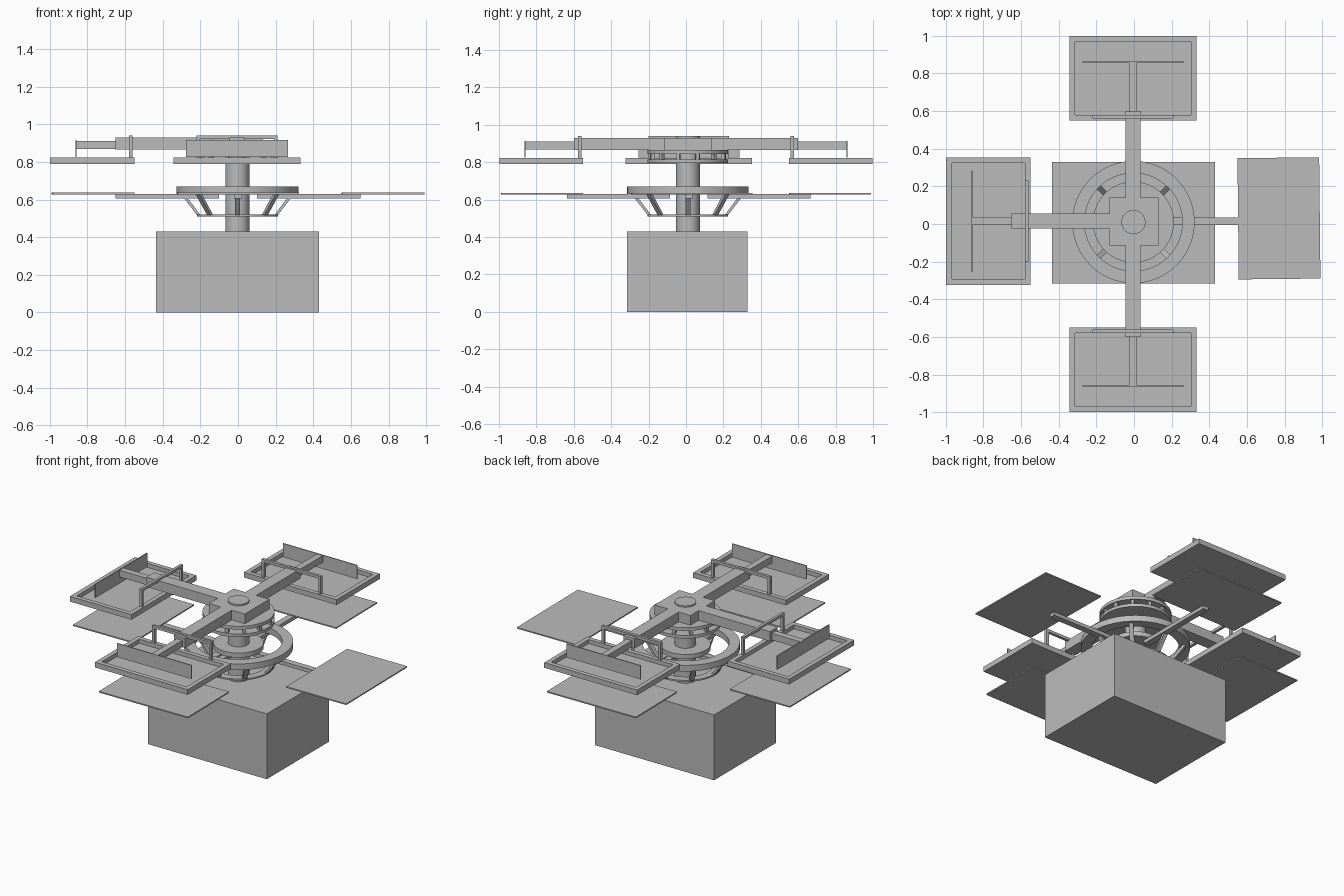
import bpy, bmesh, math
from mathutils import Matrix, Vector

if "Cube" in bpy.data.objects:
    bpy.data.objects.remove(bpy.data.objects["Cube"])

mat = bpy.data.materials.new("light_grey")
mat.diffuse_color = (0.5, 0.5, 0.5, 1)
mat.use_nodes = True
mat.node_tree.nodes["Principled BSDF"].inputs["Base Color"].default_value = mat.diffuse_color
CX, CY = -0.003, 0.01          # carousel axis


def finish(name, bm, M=None, smooth=False):
    bmesh.ops.recalc_face_normals(bm, faces=bm.faces)
    if M is not None:
        bm.transform(M)
    me = bpy.data.meshes.new(name)
    bm.to_mesh(me)
    bm.free()
    me.materials.append(mat)
    ob = bpy.data.objects.new(name, me)
    bpy.context.collection.objects.link(ob)
    if smooth:
        bpy.ops.object.select_all(action='DESELECT')
        ob.select_set(True)
        bpy.context.view_layer.objects.active = ob
        bpy.ops.object.shade_smooth_by_angle(angle=math.radians(35))
    return ob


def add_box(bm, x0, x1, y0, y1, z0, z1):
    m = Matrix.Translation(((x0 + x1) / 2, (y0 + y1) / 2, (z0 + z1) / 2)) @ \
        Matrix.Diagonal((x1 - x0, y1 - y0, z1 - z0, 1))
    bmesh.ops.create_cube(bm, size=1, matrix=m)


def boxes(name, lst, M=None):
    bm = bmesh.new()
    for b in lst:
        add_box(bm, *b)
    return finish(name, bm, M)


def ring(name, ri, ro, z0, z1, n=64):
    """Cylinder (ri = 0) or flat ring about the carousel axis."""
    bm = bmesh.new()
    prof = [(ro, z0), (ro, z1)] + ([(ri, z1), (ri, z0)] if ri else [])
    rows = [[bm.verts.new((CX + r * math.cos(2 * math.pi * i / n),
                           CY + r * math.sin(2 * math.pi * i / n), z))
             for i in range(n)] for r, z in prof]
    pairs = [(0, 1), (1, 2), (2, 3), (3, 0)] if ri else [(0, 1)]
    for a, b in pairs:
        for i in range(n):
            j = (i + 1) % n
            bm.faces.new((rows[a][i], rows[a][j], rows[b][j], rows[b][i]))
    if not ri:
        bm.faces.new(rows[0])
        bm.faces.new(rows[1])
    return finish(name, bm, smooth=True)


def turn(deg, x=CX, y=CY):
    return Matrix.Translation((x, y, 0)) @ Matrix.Rotation(math.radians(deg), 4, 'Z')


# Base and central column
boxes("base_cabinet", [(-0.435, 0.43, -0.315, 0.33, 0, 0.43)])
ring("column", 0, 0.064, 0.43, 0.94)

# Lower carousel: ring, flange, hub
ring("lower_ring", 0.26, 0.325, 0.63, 0.67)
ring("lower_flange", 0.165, 0.215, 0.51, 0.52)
ring("lower_hub", 0, 0.15, 0.63, 0.66)

# Sloping struts between flange and ring
for k in range(8):
    bm = bmesh.new()
    w = 0.014
    sec = [(0.195, 0.515), (0.213, 0.515), (0.305, 0.635), (0.285, 0.635)]
    f = bm.faces.new([bm.verts.new((r, -w, z)) for r, z in sec])
    ext = bmesh.ops.extrude_face_region(bm, geom=[f])
    bmesh.ops.translate(bm, vec=Vector((0, 2 * w, 0)),
                        verts=[v for v in ext["geom"] if isinstance(v, bmesh.types.BMVert)])
    finish("strut_%d" % k, bm, turn(45 * k))

# Lower arms with print boards
for k in range(4):
    a = 90 * k
    boxes("lower_arm_%d" % k, [(0.10, 0.65, -0.02, 0.02, 0.606, 0.63)],
          turn(a, 0, 0.015))
    cy = 0.03 if k == 0 else (0.015 if k == 2 else 0)
    M = Matrix.Translation((0, cy, 0)) @ turn(a, 0, 0) @ \
        Matrix.Translation((0.77, 0, 0)) @ Matrix.Rotation(math.radians(0.6), 4, 'Z')
    boxes("print_board_%d" % k, [(-0.217, 0.217, -0.322, 0.322, 0.628, 0.636)], M)

# Upper drum: two plates and short posts
ring("drum_top", 0, 0.215, 0.845, 0.866)
ring("drum_bottom", 0, 0.215, 0.795, 0.815)
for k in range(12):
    boxes("drum_post_%d" % k, [(0.185, 0.207, -0.01, 0.01, 0.81, 0.85)], turn(30 * k + 15))

# Upper hub block
boxes("upper_hub", [(-0.13, 0.13, -0.115, 0.14, 0.864, 0.93)])

# Three printing heads (back, left, front)
for name, a, ox, oy, end in (("back", 90, -0.005, 0, 0.60),
                             ("left", 180, 0, 0.015, 0.65),
                             ("front", 270, -0.005, 0, 0.60)):
    M = turn(a, ox, oy)
    boxes(name + "_upper_arm", [(0.1, end, -0.04, 0.04, 0.866, 0.93)], M)
    boxes(name + "_arm_extension", [(end, 0.86, -0.021, 0.021, 0.868, 0.912)], M)
    boxes(name + "_blade", [(0.858, 0.864, -0.27, 0.27, 0.825, 0.915)], M)
    # screen tray: four rails and a floor
    x0, x1, h, t = 0.55, 0.998, 0.338, 0.03
    boxes(name + "_screen_frame", [
        (x0, x0 + t, -h, h, 0.79, 0.824), (x1 - t, x1, -h, h, 0.79, 0.824),
        (x0 + t, x1 - t, -h, -h + t, 0.79, 0.824), (x0 + t, x1 - t, h - t, h, 0.79, 0.824)], M)
    boxes(name + "_screen_floor", [(x0 + t, x1 - t, -h + t, h - t, 0.79, 0.798)], M)
    # arch holding the tray
    boxes(name + "_arch", [
        (0.56, 0.578, -0.215, -0.197, 0.822, 0.922),
        (0.56, 0.578, 0.197, 0.215, 0.822, 0.922),
        (0.56, 0.578, -0.215, 0.215, 0.922, 0.94)], M)
